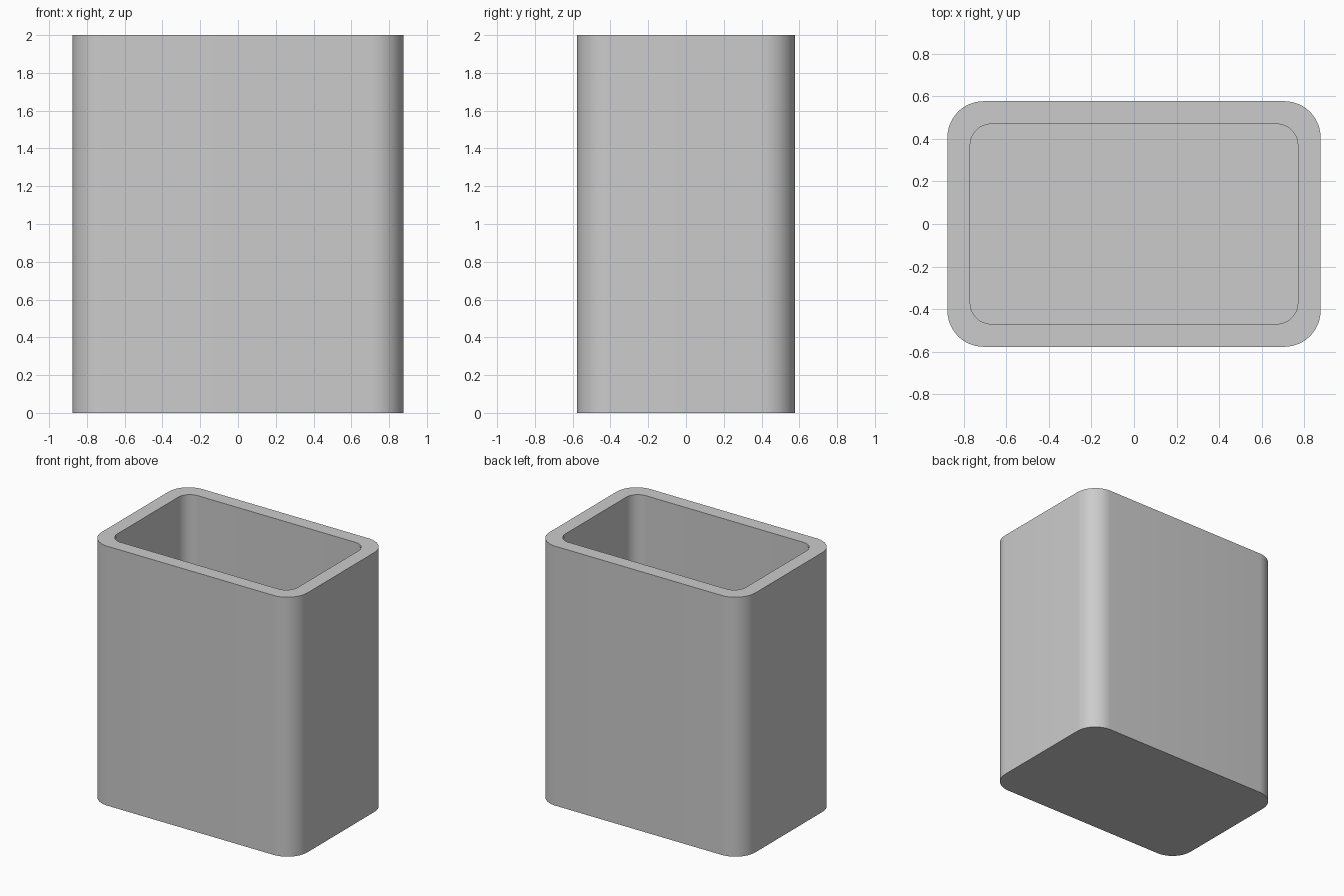
import bpy, bmesh, math

if "Cube" in bpy.data.objects:
    bpy.data.objects.remove(bpy.data.objects["Cube"])

SEG = 12  # segments per rounded corner


def ring(bm, hx, hy, r, z):
    """Rounded-rectangle loop of vertices."""
    verts = []
    for i, (sx, sy) in enumerate([(1, 1), (-1, 1), (-1, -1), (1, -1)]):
        for k in range(SEG + 1):
            a = math.pi / 2 * (i + k / SEG)
            verts.append(bm.verts.new((sx * (hx - r) + r * math.cos(a),
                                       sy * (hy - r) + r * math.sin(a), z)))
    return verts


# Container: outer wall, flat rim, thin inner lip, cavity and floor
bm = bmesh.new()
rings = [ring(bm, *p) for p in [
    (0.877, 0.577, 0.17, 0.0),
    (0.877, 0.577, 0.17, 2.0),
    (0.77, 0.47, 0.10, 2.0),
    (0.77, 0.47, 0.10, 1.98),
    (0.775, 0.475, 0.105, 1.98),
    (0.775, 0.475, 0.105, 0.1),
]]
for a, b in zip(rings, rings[1:]):
    n = len(a)
    for i in range(n):
        j = (i + 1) % n
        bm.faces.new((a[i], a[j], b[j], b[i]))
bm.faces.new(rings[0][::-1])
bm.faces.new(rings[-1])
bmesh.ops.recalc_face_normals(bm, faces=bm.faces[:])

mesh = bpy.data.meshes.new("container")
bm.to_mesh(mesh)
bm.free()
obj = bpy.data.objects.new("container", mesh)
bpy.context.collection.objects.link(obj)
bpy.context.view_layer.objects.active = obj
obj.select_set(True)
bpy.ops.object.shade_smooth_by_angle(angle=math.radians(30))
